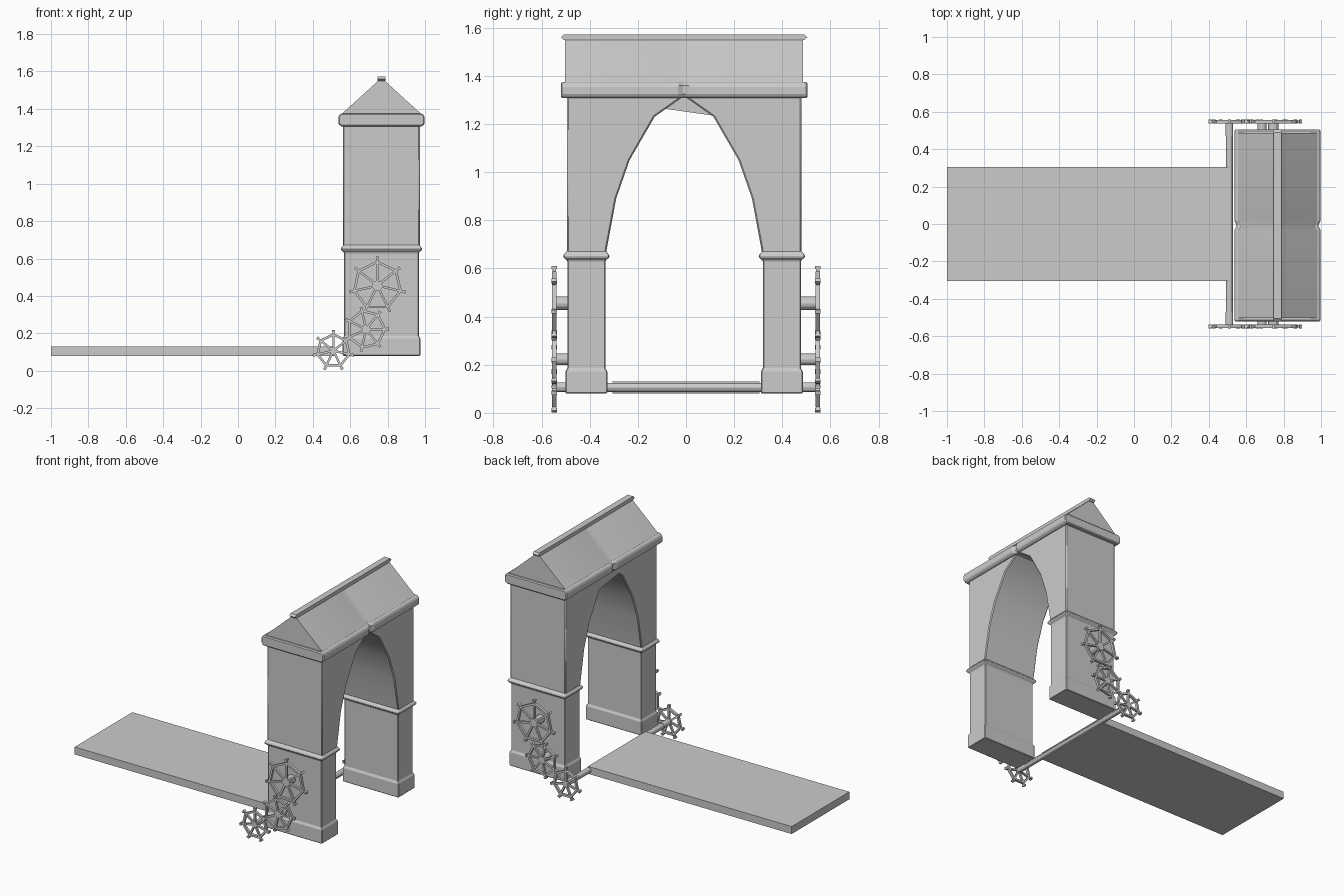
import bpy, bmesh, math
from mathutils import Vector, Matrix

if "Cube" in bpy.data.objects:
    bpy.data.objects.remove(bpy.data.objects["Cube"])

CX, CY = 0.767, -0.008   # centre of the gatehouse


def finish(bm, name, bevel=0.0, smooth=False):
    bmesh.ops.recalc_face_normals(bm, faces=bm.faces)
    me = bpy.data.meshes.new(name)
    bm.to_mesh(me)
    bm.free()
    ob = bpy.data.objects.new(name, me)
    bpy.context.collection.objects.link(ob)
    if bevel:
        m = ob.modifiers.new("bevel", 'BEVEL')
        m.width, m.segments, m.limit_method = bevel, 1, 'ANGLE'
        m.angle_limit = math.radians(40)
    if smooth:
        bpy.ops.object.select_all(action='DESELECT')
        ob.select_set(True)
        bpy.context.view_layer.objects.active = ob
        bpy.ops.object.shade_smooth_by_angle(angle=math.radians(30))
    return ob


def loft(name, rings, **kw):
    """Skin a list of equal-length point rings and cap both ends."""
    bm = bmesh.new()
    vs = [[bm.verts.new(p) for p in r] for r in rings]
    n = len(vs[0])
    for a, b in zip(vs, vs[1:]):
        for i in range(n):
            j = (i + 1) % n
            bm.faces.new((a[i], a[j], b[j], b[i]))
    bm.faces.new(vs[0])
    bm.faces.new(vs[-1])
    return finish(bm, name, **kw)


def rect(hx, y0, y1, z, g=0.0):
    return [(CX - hx - g, y0 - g, z), (CX + hx + g, y0 - g, z),
            (CX + hx + g, y1 + g, z), (CX - hx - g, y1 + g, z)]


def add_box(bm, lo, hi):
    c = [(a + b) / 2 for a, b in zip(lo, hi)]
    s = [b - a for a, b in zip(lo, hi)]
    bmesh.ops.create_cube(bm, size=1, matrix=Matrix.Translation(c) @ Matrix.Diagonal((*s, 1)))


def add_rod(bm, x, z, y0, y1, r, n=12):
    m = Matrix.Translation((x, (y0 + y1) / 2, z)) @ Matrix.Rotation(math.pi / 2, 4, 'X')
    bmesh.ops.create_cone(bm, cap_ends=True, segments=n, radius1=r, radius2=r,
                          depth=abs(y1 - y0), matrix=m)


def add_bar(bm, p, q, y, w, d):
    """Square bar between two (x, z) points in the plane of a wheel."""
    dx, dz = q[0] - p[0], q[1] - p[1]
    m = (Matrix.Translation(((p[0] + q[0]) / 2, y, (p[1] + q[1]) / 2))
         @ Matrix.Rotation(-math.atan2(dz, dx), 4, 'Y')
         @ Matrix.Diagonal((math.hypot(dx, dz), d, w, 1)))
    bmesh.ops.create_cube(bm, size=1, matrix=m)


# bridge deck
bm = bmesh.new()
add_box(bm, (-1, -0.306, 0.08), (0.515, 0.306, 0.13))
finish(bm, "bridge_deck")

# lower legs with plinth and flared band
steps = [(0.08, 0.008), (0.175, 0.008), (0.183, 0), (0.632, 0),
         (0.646, 0.017), (0.655, 0.017), (0.675, 0)]
for s, side in ((-1, "right"), (1, "left")):
    y0, y1 = sorted((CY + s * 0.327, CY + s * 0.485))
    loft("leg_" + side, [rect(0.2, y0, y1, z, g) for z, g in steps], bevel=0.004)

# upper wall with pointed arch
half = [(0.324, 0.665), (0.282, 0.89), (0.226, 1.05), (0.122, 1.23), (0.0, 1.316)]
arch = half + [(-y, z) for y, z in half[-2::-1]]
outline = [(0.487, 0.665)] + arch + [(-0.487, 0.665), (-0.487, 1.325), (0.487, 1.325)]
loft("arch_wall", [[(CX + x, CY + y, z) for y, z in outline] for x in (-0.205, 0.205)],
     bevel=0.006, smooth=True)


# cornice and gable roof, pinched slightly at the middle
def section(prof, y, pinch):
    right = [(CX + w - pinch * (w > 0.1), CY + y, z) for w, z in prof]
    left = [(2 * CX - x, yy, z) for x, yy, z in reversed(right)]
    return right + left


stations = [(-1, 0), (-0.05, 0), (0, 0.014), (0.05, 0), (1, 0)]
cornice = [(0.215, 1.307), (0.231, 1.318), (0.231, 1.36), (0.218, 1.375)]
loft("cornice", [section(cornice, t * 0.512, p) for t, p in stations], bevel=0.006)
roof = [(0.216, 1.37), (0.012, 1.555)]
loft("roof", [section(roof, t * 0.494, p) for t, p in stations], smooth=True)

# ridge cap with pointed ends
loft("ridge_cap", [[(CX + a * 0.021, CY + b * h, z) for a, b in ((-1, -1), (1, -1), (1, 1), (-1, 1))]
                   for z, h in ((1.548, 0.498), (1.56, 0.512), (1.572, 0.498))])


# winding wheels: seven spokes past a seven-sided rim, on both flanks
def wheel(name, x, z, reach, rim, hub, phase, s):
    bm = bmesh.new()
    y = s * 0.547
    pt = lambda k, r: (x + r * math.cos(phase + k * math.tau / 7),
                       z + r * math.sin(phase + k * math.tau / 7))
    for k in range(7):
        add_bar(bm, (x, z), pt(k, reach), y, 0.012, 0.014)
        add_bar(bm, pt(k, reach - 0.012), pt(k, reach), y, 0.016, 0.022)
        add_bar(bm, pt(k, rim), pt(k + 1, rim), y, 0.013, 0.018)
    add_rod(bm, x, z, s * 0.47, s * 0.555, hub)
    finish(bm, name)


for s, side in ((-1, "right"), (1, "left")):
    wheel("large_wheel_" + side, 0.745, 0.455, 0.155, 0.127, 0.028, math.pi / 2, s)
    wheel("middle_wheel_" + side, 0.685, 0.222, 0.122, 0.1, 0.024, 0, s)
    wheel("small_wheel_" + side, 0.51, 0.107, 0.112, 0.087, 0.02, math.pi / 2, s)

# axle carrying the bridge end
bm = bmesh.new()
add_rod(bm, 0.51, 0.105, -0.55, 0.55, 0.019)
finish(bm, "bridge_axle", smooth=True)
